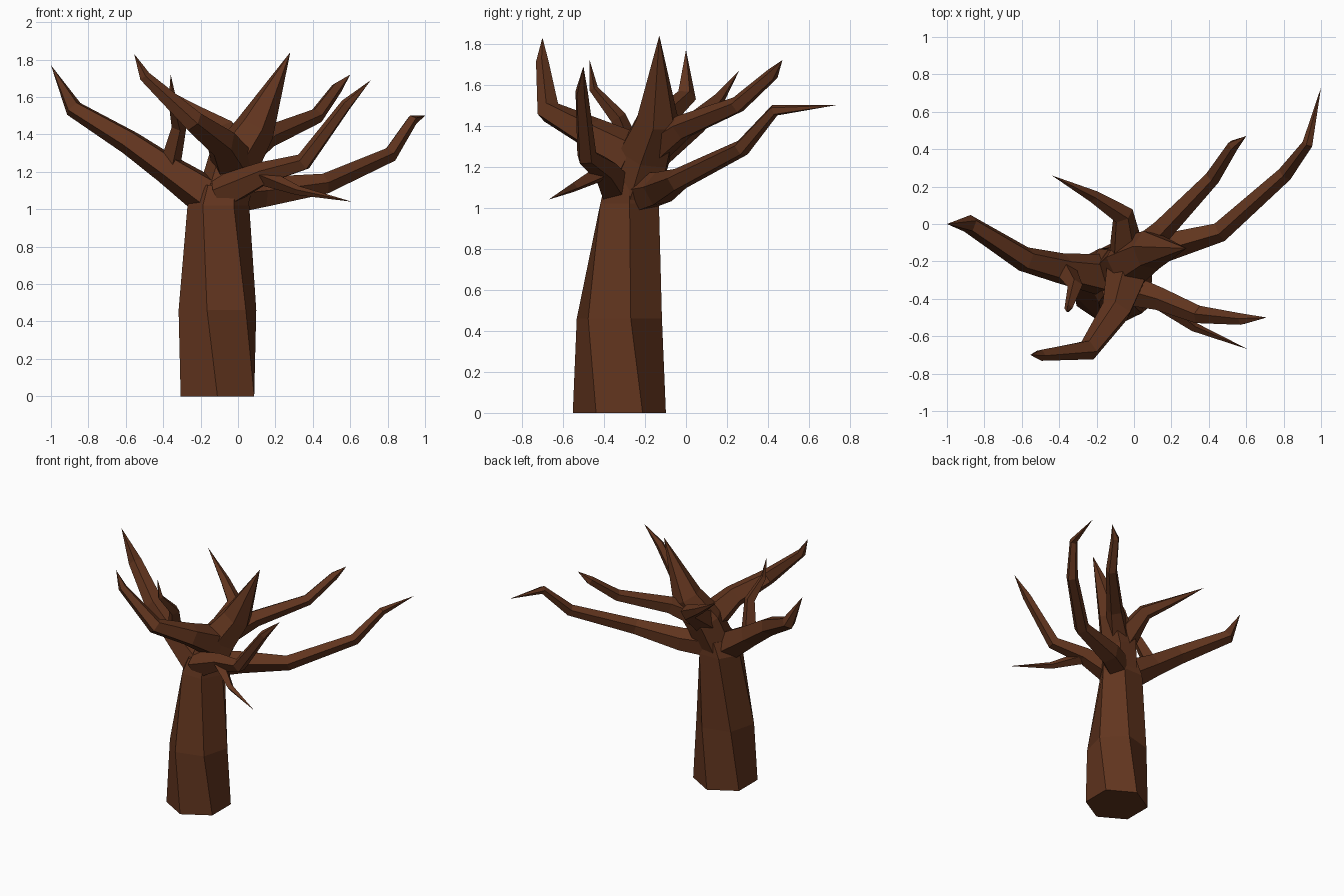
import bpy, bmesh, math
from mathutils import Vector

if "Cube" in bpy.data.objects:
    bpy.data.objects.remove(bpy.data.objects["Cube"])

bark = bpy.data.materials.new("bark")
bark.diffuse_color = (0.12, 0.035, 0.013, 1)
bark.use_nodes = True
bark.node_tree.nodes["Principled BSDF"].inputs["Base Color"].default_value = bark.diffuse_color


def finish(name, bm):
    bmesh.ops.recalc_face_normals(bm, faces=bm.faces[:])
    mesh = bpy.data.meshes.new(name)
    bm.to_mesh(mesh)
    bm.free()
    mesh.materials.append(bark)
    bpy.context.collection.objects.link(bpy.data.objects.new(name, mesh))


def bridge(bm, a, b):
    n = len(a)
    for i in range(n):
        bm.faces.new((a[i], a[(i + 1) % n], b[(i + 1) % n], b[i]))


def branch(name, pts, sides=5):
    """Faceted tube through (x, y, z, radius) points, the last one a sharp tip."""
    bm = bmesh.new()
    p = [Vector(q[:3]) for q in pts]
    side, prev = None, None
    for i in range(len(p) - 1):
        d = (p[i + 1] - p[i]).normalized()
        if i:
            d = (d + (p[i] - p[i - 1]).normalized()).normalized()
        ref = side if side else d.cross(Vector((0.1, 0.2, 1)))
        side = (ref - d * ref.dot(d)).normalized()
        up = d.cross(side)
        ring = []
        for k in range(sides):
            a = math.tau * k / sides
            ring.append(bm.verts.new(p[i] + (side * math.cos(a) + up * math.sin(a)) * pts[i][3]))
        if prev:
            bridge(bm, prev, ring)
        else:
            bm.faces.new(ring)
        prev = ring
    tip = bm.verts.new(p[-1])
    for k in range(sides):
        bm.faces.new((prev[k], prev[(k + 1) % sides], tip))
    finish(name, bm)


# Trunk: twisted six-sided column (x, y, z, radius, first angle)
bm = bmesh.new()
prev = None
for x, y, z, r, rot in ((-0.11, -0.325, 0, 0.227, -90), (-0.11, -0.325, 0.46, 0.215, -105),
                        (-0.105, -0.275, 1.02, 0.165, -120), (-0.08, -0.265, 1.13, 0.14, -125)):
    ring = [bm.verts.new((x + r * math.cos(math.radians(rot + 60 * k)),
                          y + r * math.sin(math.radians(rot + 60 * k)), z)) for k in range(6)]
    if prev:
        bridge(bm, prev, ring)
    else:
        bm.faces.new(ring)
    prev = ring
bm.faces.new(prev)
finish("trunk", bm)

# Central leader
branch("central_leader", [(-0.08, -0.26, 1.06, 0.14), (-0.02, -0.2, 1.26, 0.14),
                          (0.09, -0.14, 1.43, 0.11), (0.28, -0.13, 1.84, 0)], 6)

# Limbs growing from the trunk top
branch("long_right_limb", [(-0.04, -0.22, 1.07, 0.10), (0.13, -0.13, 1.09, 0.085), (0.46, -0.04, 1.135, 0.057),
                           (0.81, 0.27, 1.29, 0.043), (0.93, 0.43, 1.475, 0.03), (1.0, 0.73, 1.5, 0)])
branch("left_limb", [(-0.13, -0.28, 1.05, 0.12), (-0.38, -0.24, 1.22, 0.085), (-0.58, -0.19, 1.36, 0.07),
                     (-0.88, 0.0, 1.54, 0.05), (-1.0, 0.0, 1.77, 0)])
branch("front_right_limb", [(-0.1, -0.33, 1.08, 0.10), (0.14, -0.4, 1.19, 0.065), (0.35, -0.485, 1.25, 0.05),
                            (0.58, -0.51, 1.56, 0.032), (0.71, -0.5, 1.69, 0)])

# Upper branches growing from the leader
branch("back_right_branch", [(0.0, -0.17, 1.28, 0.09), (0.16, -0.02, 1.39, 0.063), (0.42, 0.25, 1.5, 0.043),
                             (0.53, 0.42, 1.65, 0.032), (0.6, 0.47, 1.72, 0)])
branch("back_left_branch", [(-0.04, -0.16, 1.28, 0.10), (-0.06, 0.05, 1.42, 0.06),
                            (-0.22, 0.15, 1.52, 0.035), (-0.44, 0.26, 1.67, 0)])
branch("front_left_branch", [(-0.03, -0.26, 1.25, 0.12), (-0.09, -0.46, 1.36, 0.085), (-0.24, -0.67, 1.47, 0.06),
                             (-0.5, -0.70, 1.71, 0.032), (-0.555, -0.70, 1.83, 0)])

# Small twigs on the limbs
branch("low_twig", [(0.12, -0.4, 1.18, 0.05), (0.32, -0.55, 1.10, 0.025), (0.61, -0.67, 1.04, 0)], 4)
branch("upright_twig", [(-0.37, -0.24, 1.21, 0.06), (-0.315, -0.33, 1.44, 0.04),
                        (-0.35, -0.45, 1.58, 0.022), (-0.36, -0.47, 1.72, 0)], 4)
